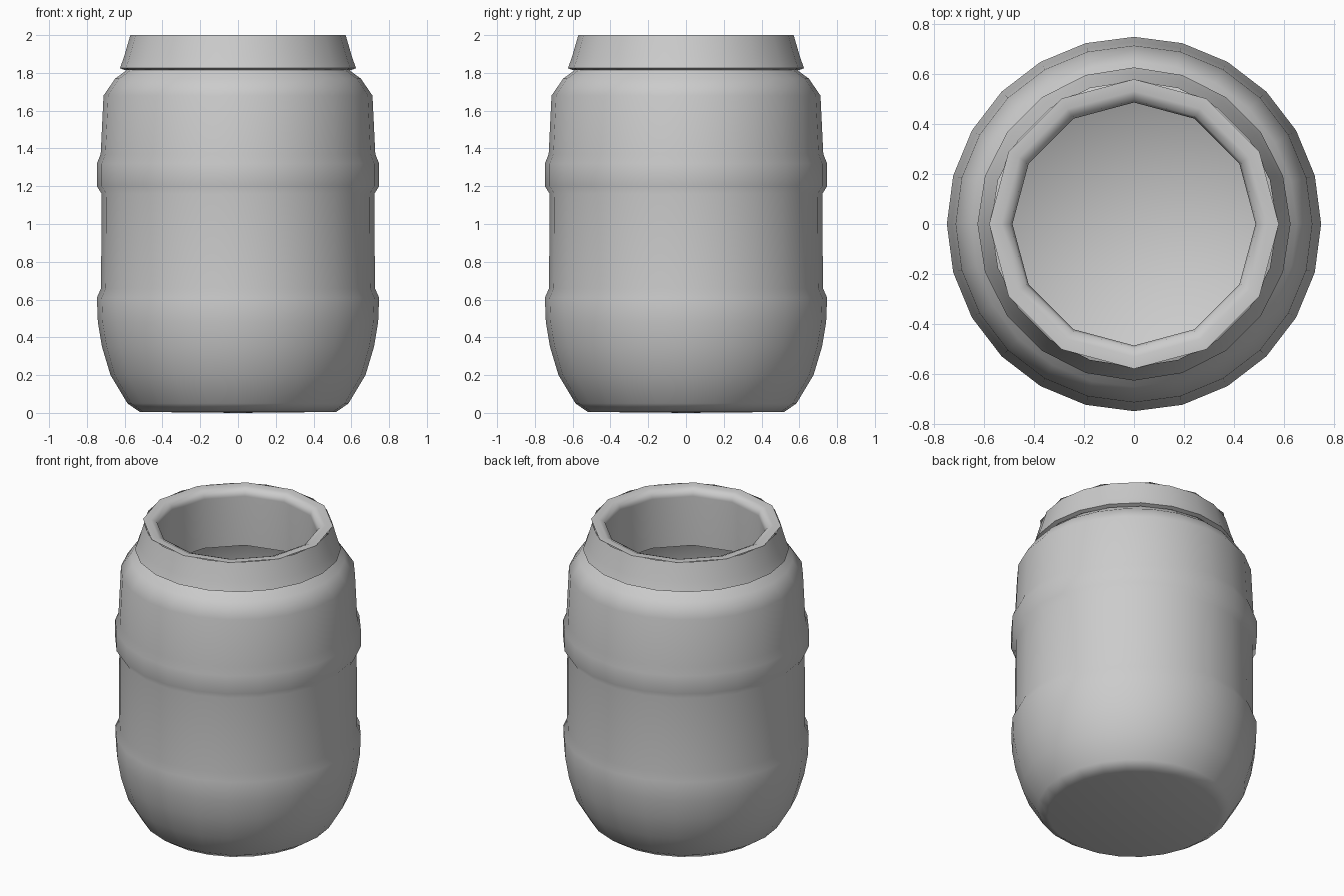
import bpy, bmesh, math

if "Cube" in bpy.data.objects:
    bpy.data.objects.remove(bpy.data.objects["Cube"])


def lathe(name, profile, sides, angle=40, turn=0.0):
    """Spin (radius, z) points around z; radius 0 closes the shape to a point."""
    bm = bmesh.new()
    rings = []
    for r, z in profile:
        if r == 0:
            rings.append([bm.verts.new((0, 0, z))] * sides)
        else:
            rings.append([bm.verts.new((r * math.cos(turn + 2 * math.pi * i / sides),
                                        r * math.sin(turn + 2 * math.pi * i / sides), z))
                          for i in range(sides)])
    for a, b in zip(rings, rings[1:]):
        for i in range(sides):
            j = (i + 1) % sides
            bm.faces.new(list(dict.fromkeys((a[i], a[j], b[j], b[i]))))
    mesh = bpy.data.meshes.new(name)
    bm.to_mesh(mesh)
    bm.free()
    obj = bpy.data.objects.new(name, mesh)
    bpy.context.collection.objects.link(obj)
    bpy.ops.object.select_all(action='DESELECT')
    obj.select_set(True)
    bpy.context.view_layer.objects.active = obj
    bpy.ops.object.shade_smooth_by_angle(angle=math.radians(angle))
    # Let the large faces lead the shading so the narrow hoop steps stay subtle
    weighted = obj.modifiers.new("weighted_normals", 'WEIGHTED_NORMAL')
    weighted.keep_sharp = True
    return obj


# Barrel body: rounded base, two raised hoops, sloping shoulder into the neck
lathe("barrel_body", [
    (0, 0.0), (0.52, 0.005), (0.585, 0.05), (0.675, 0.2), (0.72, 0.35),
    (0.742, 0.48), (0.747, 0.61), (0.725, 0.66),
    (0.722, 1.16), (0.747, 1.2), (0.747, 1.32), (0.727, 1.37),
    (0.712, 1.68), (0.65, 1.77), (0.595, 1.81), (0.58, 1.84)], 24, 60)

# Flared collar skirt around the neck
lathe("neck_collar", [
    (0.575, 1.83), (0.6, 1.815), (0.625, 1.825), (0.605, 1.88), (0.57, 2.0)],
    20, 50, math.pi / 2)

# Rolled lip and the tube that opens into the barrel
lathe("rolled_lip", [
    (0.578, 2.0), (0.53, 2.0), (0.495, 1.985), (0.485, 1.95), (0.49, 1.62)],
    12, 65, math.pi / 2)

# Hollow inside: ledge below the neck, wall and floor
lathe("barrel_inside", [
    (0.49, 1.62), (0.6, 1.6), (0.69, 1.52), (0.71, 1.3), (0.71, 0.5),
    (0.66, 0.22), (0.52, 0.03), (0, 0.015)], 24, 80)
